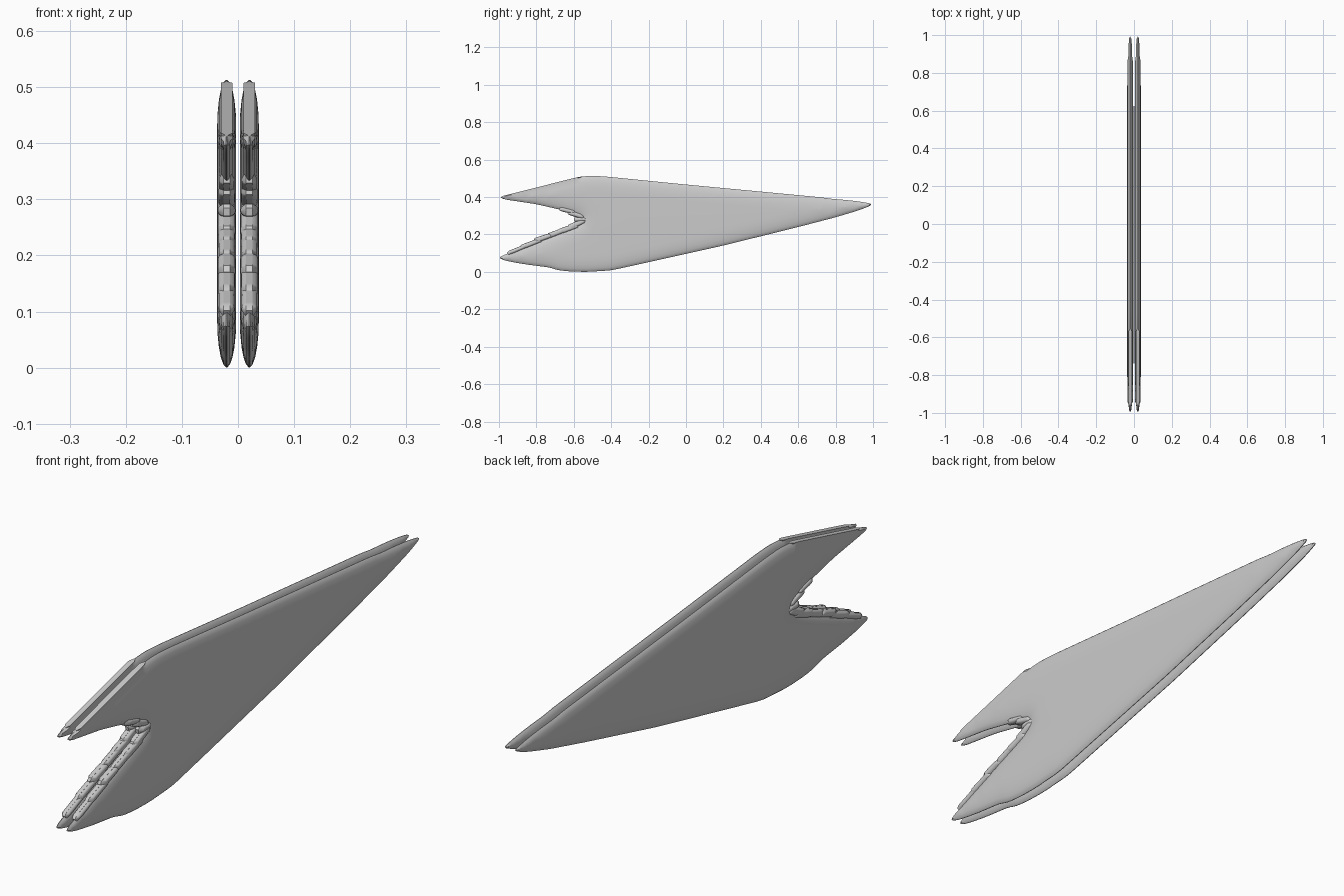
import bpy, bmesh, math
from mathutils import Vector
from mathutils.geometry import delaunay_2d_cdt, intersect_point_line

if "Cube" in bpy.data.objects:
    bpy.data.objects.remove(bpy.data.objects["Cube"])

HALF = 0.017      # half thickness of a blade
OFFSET = 0.0202   # distance of each blade from the centre plane


def resample(points, step, smooth):
    """Split outline edges evenly, then soften the corners."""
    out = []
    pts = [Vector(p) for p in points]
    for a, b in zip(pts, pts[1:] + pts[:1]):
        n = max(1, round((b - a).length / step))
        out += [a.lerp(b, i / n) for i in range(n)]
    for _ in range(smooth):
        n = len(out)
        out = [out[i] * 0.5 + (out[i - 1] + out[(i + 1) % n]) * 0.25 for i in range(n)]
    return out


def edge_distance(p, loop):
    best = 9.0
    for i in range(len(loop)):
        a, b = loop[i - 1], loop[i]
        q, t = intersect_point_line(p, a, b)
        q = Vector((q[0], q[1])) if 0 <= t <= 1 else (a if t < 0 else b)
        best = min(best, (p - q).length)
    return best


def plate(name, outline, x, radius, step=0.02, smooth=2, half=HALF, rim=None):
    """Lens-edged plate in the YZ plane; outline is counter-clockwise (y, z)."""
    loop = resample(outline, step, smooth)
    n = len(loop)
    pts = list(loop)
    # inner contour points that carry the rounded edge profile
    for f in (0.06, 0.2, 0.42, 0.7, 1.0):
        d = f * radius
        for i in range(n):
            t = (loop[(i + 1) % n] - loop[i - 1]).normalized()
            p = loop[i] + Vector((-t.y, t.x)) * d
            if edge_distance(p, loop) > d * 0.96:
                pts.append(p)
    vs, _, faces, *_ = delaunay_2d_cdt(pts, [], [list(range(n))], 1, 1e-5)
    bm = bmesh.new()
    sides = {1: [], -1: []}
    for v in vs:
        d = min(edge_distance(v, loop) / radius, 1)
        h = half * math.sqrt(max(0, 1 - (1 - d) ** 2))
        h = max(h, rim(v) if rim else 0.001)
        for s in sides:
            sides[s].append(bm.verts.new((x + s * h, v.x, v.y)))
    for f in faces:
        bm.faces.new([sides[1][i] for i in f])
        bm.faces.new([sides[-1][i] for i in reversed(f)])
    # close the rim between the two sides
    bm.edges.ensure_lookup_table()
    lookup = {v: i for s in sides for i, v in enumerate(sides[s])}
    right = set(sides[1])
    for e in [e for e in bm.edges if e.is_boundary and e.verts[0] in right]:
        a, b = (lookup[v] for v in e.verts)
        bm.faces.new((sides[1][a], sides[1][b], sides[-1][b], sides[-1][a]))
    loose = [v for v in bm.verts if not v.link_faces]
    bmesh.ops.delete(bm, geom=loose, context='VERTS')
    bmesh.ops.recalc_face_normals(bm, faces=bm.faces)
    me = bpy.data.meshes.new(name)
    bm.to_mesh(me)
    bm.free()
    ob = bpy.data.objects.new(name, me)
    bpy.context.collection.objects.link(ob)
    bpy.context.view_layer.objects.active = ob
    ob.select_set(True)
    bpy.ops.object.shade_smooth_by_angle(angle=math.radians(40))
    ob.select_set(False)
    return ob


# wing silhouette: nose, top edge, upper tail, notch, lower tail, keel
WING = [(1.006, .362), (.93, .376), (.85, .385), (.77, .391), (.73, .398),
        (0, .467), (-.42, .509), (-.5, .514), (-.57, .509), (-1.008, .399),
        (-.98, .389), (-.8, .362), (-.64, .325), (-.57, .302), (-.545, .275),
        (-.58, .248), (-.68, .205), (-.8, .158), (-.98, .088), (-1.008, .074),
        (-.95, .056), (-.85, .039), (-.715, .022), (-.7, .011), (-.62, .002),
        (-.53, 0), (-.4, .008), (-.2, .052), (.2, .141), (.6, .240),
        (.8, .292), (.93, .331)]

# flat bevelled cut along the upper tail edge
def wing_rim(v):
    line = .509 + (v.x + .57) * .25
    on_cut = -.95 < v.x < -.57 and abs(v.y - line) < .012
    return .010 if on_cut else .001

# small feathers around the notch: centre y, centre z, length, height, angle
FEATHERS = [(-.565, .280, .07, .024, 0), (-.59, .306, .09, .026, -18),
            (-.635, .328, .09, .024, -14), (-.585, .255, .10, .030, 24),
            (-.63, .231, .11, .030, 18), (-.69, .209, .11, .028, 20),
            (-.765, .181, .10, .028, 18), (-.83, .150, .12, .026, 20),
            (-.90, .120, .12, .022, 22)]


def feather_outline(y, z, length, height, angle):
    c, s = math.cos(math.radians(angle)), math.sin(math.radians(angle))
    shape = [(.5, .3), (.3, .5), (-.4, .5), (-.5, .2), (-.46, -.4), (-.2, -.5), (.5, -.4)]
    return [(y + c * u * length - s * w * height, z + s * u * length + c * w * height)
            for u, w in shape]


for side, tag in ((1, "right"), (-1, "left")):
    plate("wing_" + tag, WING, side * OFFSET, .085, rim=wing_rim)
    for i, f in enumerate(FEATHERS):
        plate(f"notch_feather_{tag}_{i + 1}", feather_outline(*f), side * OFFSET,
              .010, step=.012, smooth=0, half=.0155 - .0008 * (i % 3),
              rim=lambda v: .006)
